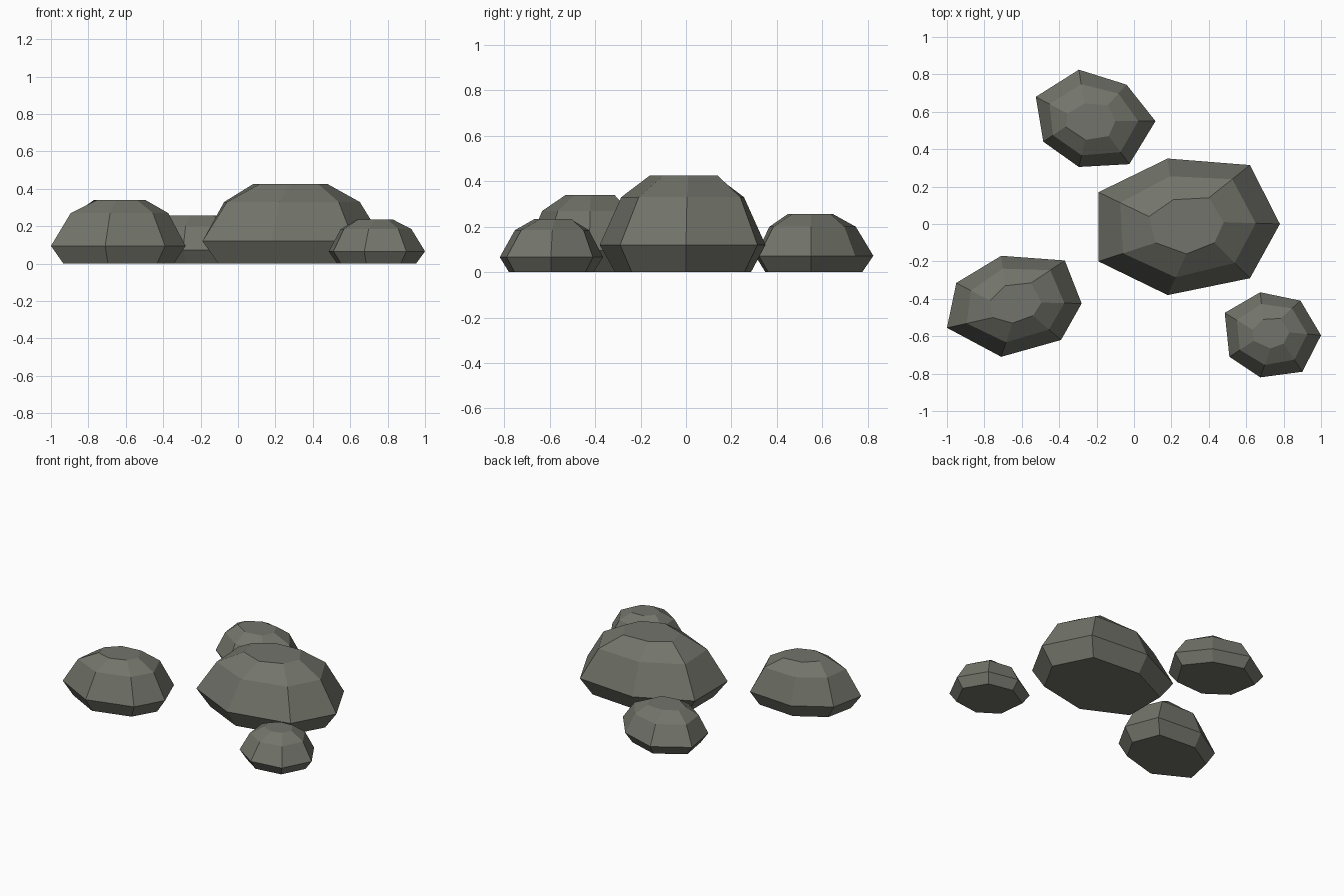
import bpy
from mathutils import Vector

if "Cube" in bpy.data.objects:
    bpy.data.objects.remove(bpy.data.objects["Cube"])

stone = bpy.data.materials.new("stone")
stone.diffuse_color = (0.17, 0.175, 0.145, 1)
stone.use_nodes = True
stone.node_tree.nodes["Principled BSDF"].inputs["Base Color"].default_value = stone.diffuse_color


def rock(name, heights, girth, crown):
    """Faceted rock: seven-sided rings lofted from the foot, through the girth, to the flat crown."""
    girth = [Vector(p) for p in girth]
    crown = [Vector(p) for p in crown]
    n = len(girth)
    centre = sum(girth, Vector((0, 0))) / n
    foot = [centre.lerp(p, 0.82) for p in girth]
    shoulder = [c.lerp(g, 0.57) for c, g in zip(crown, girth)]
    rings = [foot, girth, shoulder, crown]
    verts = [(p.x, p.y, z) for ring, z in zip(rings, heights) for p in ring]
    faces = [tuple(reversed(range(n))), tuple(range(3 * n, 4 * n))]
    for r in range(3):
        for i in range(n):
            j = (i + 1) % n
            faces.append((r * n + i, r * n + j, (r + 1) * n + j, (r + 1) * n + i))
    mesh = bpy.data.meshes.new(name)
    mesh.from_pydata(verts, [], faces)
    mesh.materials.append(stone)
    bpy.context.collection.objects.link(bpy.data.objects.new(name, mesh))


# Large central rock
rock("large_rock", (0, 0.12, 0.33, 0.425),
     [(.78, 0), (.62, .315), (.18, .35), (-.19, .17), (-.19, -.20), (.18, -.38), (.62, -.29)],
     [(.48, .01), (.40, .14), (.21, .13), (.08, .04), (.115, -.10), (.28, -.16), (.43, -.10)])

# Left front rock
rock("left_rock", (0, 0.095, 0.27, 0.34),
     [(-.28, -.425), (-.37, -.195), (-.71, -.17), (-.95, -.315), (-1.0, -.555), (-.71, -.71), (-.39, -.62)],
     [(-.495, -.42), (-.55, -.315), (-.69, -.33), (-.77, -.41), (-.755, -.50), (-.65, -.53), (-.54, -.49)])

# Back rock
rock("back_rock", (0, 0.072, 0.2, 0.257),
     [(.115, .55), (-.04, .745), (-.295, .825), (-.525, .68), (-.485, .44), (-.295, .305), (-.025, .32)],
     [(-.10, .55), (-.14, .635), (-.265, .645), (-.355, .59), (-.365, .52), (-.26, .45), (-.135, .47)])

# Small right front rock
rock("small_rock", (0, 0.066, 0.185, 0.235),
     [(1.0, -.595), (.89, -.41), (.675, -.365), (.485, -.475), (.51, -.71), (.675, -.82), (.90, -.79)],
     [(.83, -.58), (.785, -.505), (.69, -.51), (.635, -.565), (.64, -.625), (.73, -.665), (.80, -.64)])
